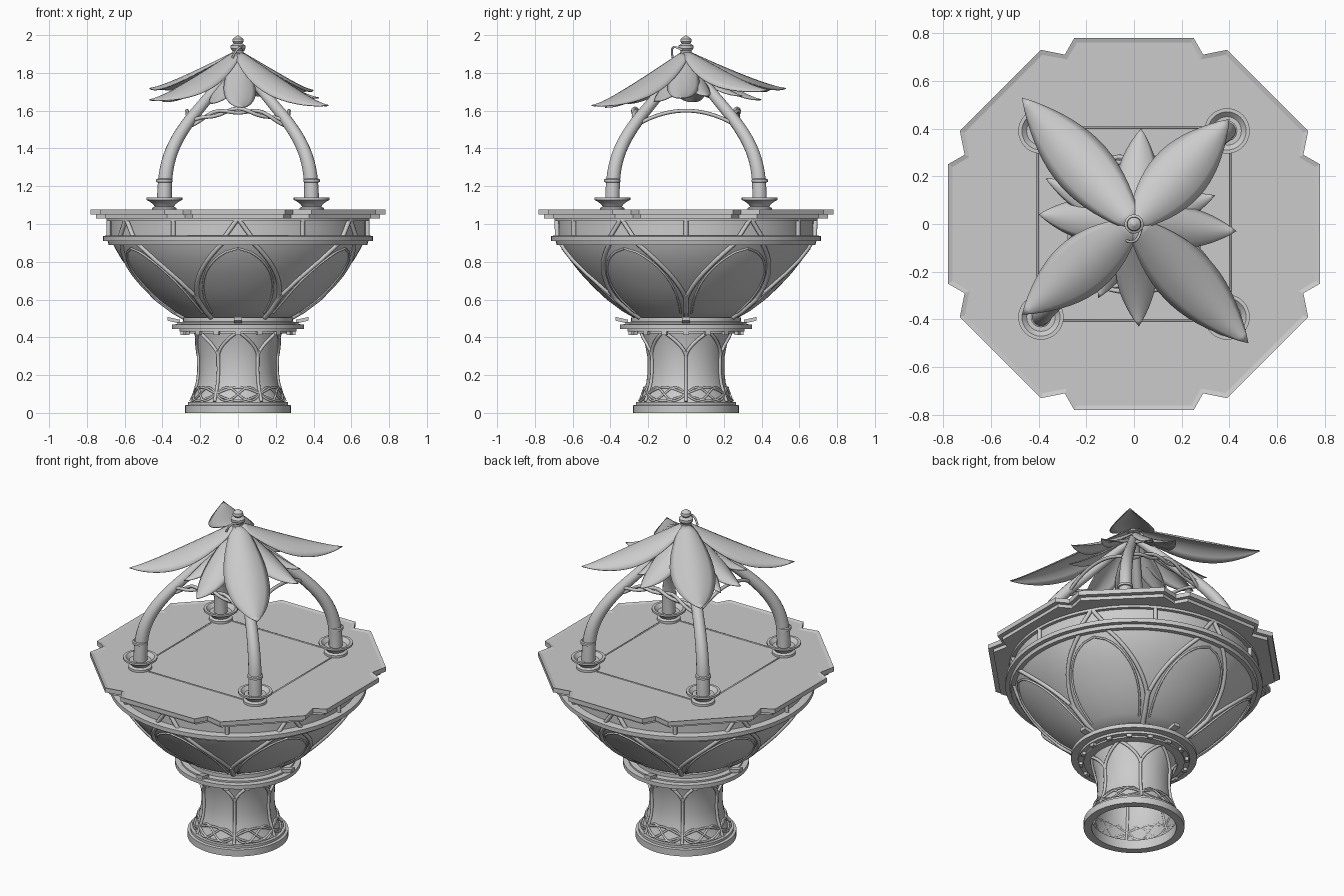
import bpy, bmesh, math
from math import sin, cos, pi, radians, hypot, atan2
from mathutils import Vector

if "Cube" in bpy.data.objects:
    bpy.data.objects.remove(bpy.data.objects["Cube"])

stone = bpy.data.materials.new("pale grey stone")
stone.use_nodes = True
GREY = (0.6, 0.6, 0.6, 1)
stone.diffuse_color = GREY
stone.node_tree.nodes["Principled BSDF"].inputs["Base Color"].default_value = GREY


def finish(name, bm, smooth=35):
    bmesh.ops.recalc_face_normals(bm, faces=bm.faces)
    mesh = bpy.data.meshes.new(name)
    bm.to_mesh(mesh)
    bm.free()
    ob = bpy.data.objects.new(name, mesh)
    bpy.context.collection.objects.link(ob)
    mesh.materials.append(stone)
    if smooth:
        bpy.ops.object.select_all(action='DESELECT')
        ob.select_set(True)
        bpy.context.view_layer.objects.active = ob
        bpy.ops.object.shade_smooth_by_angle(angle=radians(smooth))
    return ob


def lathe(name, profile, at=(0, 0), steps=64):
    """Spin a list of (radius, height) points round a vertical axis."""
    bm = bmesh.new()
    vs = [bm.verts.new((r, 0, z)) for r, z in profile]
    edges = [bm.edges.new(p) for p in zip(vs, vs[1:])]
    bmesh.ops.spin(bm, geom=vs + edges, axis=(0, 0, 1), cent=(0, 0, 0),
                   angle=2 * pi, steps=steps, use_merge=True)
    bmesh.ops.remove_doubles(bm, verts=bm.verts, dist=1e-5)
    bmesh.ops.translate(bm, verts=bm.verts, vec=(*at, 0))
    return finish(name, bm)


def tube(name, paths, radius, sides=2, smooth_path=False, cyclic=False, taper=1):
    """Sweep a round section along one or more paths."""
    cu = bpy.data.curves.new(name, 'CURVE')
    cu.dimensions = '3D'
    cu.bevel_depth, cu.bevel_resolution = radius, sides
    cu.use_fill_caps = True
    for pts in paths:
        sp = cu.splines.new('NURBS' if smooth_path else 'POLY')
        sp.points.add(len(pts) - 1)
        for i, (p, q) in enumerate(zip(sp.points, pts)):
            p.co = (*q, 1)
            p.radius = 1 + (taper - 1) * i / (len(pts) - 1)
        sp.use_cyclic_u = cyclic
        sp.use_smooth = True
        if smooth_path:
            sp.order_u, sp.use_endpoint_u, sp.resolution_u = 3, True, 6
    cu.materials.append(stone)
    ob = bpy.data.objects.new(name, cu)
    bpy.context.collection.objects.link(ob)
    return ob


def radius_at(profile, z):
    for (r0, z0), (r1, z1) in zip(profile, profile[1:]):
        if z0 <= z <= z1:
            return r0 + (r1 - r0) * (z - z0) / (z1 - z0)
    return profile[-1][0]


def wrap(profile, fn, n=18):
    """Trace fn(t) -> (degrees, height) over the surface of a profile."""
    out = []
    for i in range(n + 1):
        a, z = fn(i / n)
        r = radius_at(profile, z) + 0.004
        out.append((r * cos(radians(a)), r * sin(radians(a)), z))
    return out


# Pedestal: hollow foot, waisted column, collar
lathe("foot_ring", [(0.235, 0), (0.28, 0), (0.28, 0.04), (0.265, 0.043),
                    (0.265, 0.058), (0.235, 0.058), (0.235, 0)])
column = [(0.25, 0.05), (0.228, 0.1), (0.21, 0.16), (0.203, 0.22),
          (0.205, 0.3), (0.218, 0.37), (0.235, 0.43)]
lathe("column", column)
lathe("collar", [(0.22, 0.42), (0.28, 0.42), (0.28, 0.43), (0.31, 0.43), (0.31, 0.444),
                 (0.35, 0.444), (0.35, 0.468), (0.32, 0.47), (0.32, 0.48),
                 (0.29, 0.483), (0.29, 0.505), (0, 0.505)])

# Bowl, its rings and the band below the table top
bowl = [(0.27, 0.5), (0.34, 0.54), (0.42, 0.6), (0.49, 0.665),
        (0.56, 0.74), (0.615, 0.81), (0.65, 0.87), (0.668, 0.91)]
lathe("bowl", [(0, 0.5)] + bowl)
lathe("bowl_ring", [(0.66, 0.89), (0.685, 0.89), (0.69, 0.91), (0.715, 0.91),
                    (0.715, 0.935), (0.695, 0.94), (0.66, 0.94)])
lathe("upper_band", [(0.675, 0.93), (0.675, 1.03)])
lathe("band_cap", [(0.67, 1.015), (0.695, 1.015), (0.695, 1.035)])

# Tracery: six stems that fork into crossing arms, with arched panels between
sectors = range(0, 360, 60)
stems, arms, panels, struts, legs, braid = [], [], [], [], [], []
for a in sectors:
    stems.append(wrap(bowl, lambda t: (a, 0.5 + 0.13 * t)))
    legs.append(wrap(column, lambda t: (a, 0.06 + 0.27 * t)))
    for s in (-1, 1):
        arms.append(wrap(bowl, lambda t: (a + s * 24 * t ** 1.2, 0.6 + 0.31 * t)))
        legs.append(wrap(column, lambda t: (a + s * 30 * t ** 1.6, 0.3 + 0.13 * t)))
        panels.append(wrap(bowl, lambda t: (a + 30 + s * 25 * cos(t * pi / 2) ** 0.6,
                                            0.53 + 0.34 * t)))
        for e in (0, 24):
            r = 0.685
            b, c = radians(a + s * e), radians(a + s * (e + e / 4))
            struts.append([(r * cos(b), r * sin(b), 0.93), (r * cos(c), r * sin(c), 1.03)])
for phase in (0, pi):
    for f in (6, 3):
        braid.append(wrap(column, lambda t: (360 * t, 0.1 + 0.035 * sin(f * 2 * pi * t + phase)),
                          96)[:-1])
tube("bowl_stems", stems, 0.014)
tube("bowl_arms", arms, 0.012)
tube("bowl_panel_arches", panels, 0.006, 1)
tube("band_struts", struts, 0.012)
tube("column_tracery", legs, 0.009)
tube("column_braid", braid, 0.006, 1, cyclic=True)


# Small blocks and upturned leaf tips on the collar
def blocks(name, count, r, z, size, tip=0):
    bm = bmesh.new()
    for i in range(count):
        a = 2 * pi * i / count
        vs = bmesh.ops.create_cube(bm, size=1)['verts']
        for v in vs:
            x, y, h = v.co.x * size[0] + r, v.co.y * size[1], v.co.z * size[2] + z
            if v.co.x > 0:
                h += tip
            v.co = (x * cos(a) - y * sin(a), x * sin(a) + y * cos(a), h)
    finish(name, bm, 0)


blocks("collar_dentils", 16, 0.295, 0.422, (0.02, 0.03, 0.02))
blocks("collar_leaf_tips", 4, 0.34, 0.483, (0.065, 0.04, 0.02), 0.015)

# Table top: octagon with notched corners
corner = [(0.78, 0.25), (0.71, 0.29), (0.73, 0.39), (0.39, 0.73), (0.29, 0.71), (0.25, 0.78)]
outline = []
for k in range(4):
    c, s = cos(k * pi / 2), sin(k * pi / 2)
    outline += [(x * c - y * s, x * s + y * c) for x, y in corner]


def slab(name, scale, z0, z1, recess=0):
    bm = bmesh.new()
    face = bm.faces.new([bm.verts.new((x * scale, y * scale, z0)) for x, y in outline])
    new = bmesh.ops.extrude_face_region(bm, geom=[face], use_keep_orig=True)['geom']
    bmesh.ops.translate(bm, vec=(0, 0, z1 - z0),
                        verts=[g for g in new if isinstance(g, bmesh.types.BMVert)])
    bmesh.ops.recalc_face_normals(bm, faces=bm.faces)
    if recess:
        top = [f for f in bm.faces if f.normal.z > 0.9]
        bmesh.ops.inset_region(bm, faces=top, thickness=0.022, depth=-recess)
    finish(name, bm, 0)


slab("table_underlay", 0.965, 1.03, 1.052)
slab("table_top", 1, 1.05, 1.077, 0.006)
q = 0.405
tube("square_inlay", [[(-q, -q, 1.07), (q, -q, 1.07), (q, q, 1.07), (-q, q, 1.07)]],
     0.006, 1, cyclic=True)

# Four posts in cups, leaning in to the crown
post = [(0.39, 1.08), (0.39, 1.2), (0.375, 1.32), (0.335, 1.43), (0.265, 1.54),
        (0.19, 1.63), (0.1, 1.74), (0.02, 1.84)]
for sx, sy, where in ((1, 1, "back_left"), (-1, 1, "back_right"),
                      (1, -1, "front_left"), (-1, -1, "front_right")):
    at = (0.39 * sx, 0.39 * sy)
    lathe(where + "_cup", [(0.065, 1.07), (0.065, 1.085), (0.05, 1.092), (0.06, 1.105),
                           (0.08, 1.12), (0.095, 1.128), (0.095, 1.14), (0.08, 1.14),
                           (0.06, 1.12), (0, 1.12)], at, 32)
    lathe(where + "_post_ring", [(0.036, 1.22), (0.043, 1.222), (0.043, 1.236),
                                 (0.036, 1.24)], at, 24)
    tube(where + "_post", [[(d * sx, d * sy, z) for d, z in post]], 0.04, 5, True, taper=0.65)

# Vines arching between the posts, front and back ones twisted
for k, where in enumerate(("left", "back", "right", "front")):
    paths = []
    for strand in range(1 + k % 2):
        pts = []
        for i in range(17):
            u = i / 8 - 1
            tw = 0.012 * sin(7 * u + pi * strand) * (k % 2)
            x, y = 0.27 - 0.01 * u * u + tw, 0.26 * u
            z = 1.6 - 0.075 * u * u + 0.012 * cos(7 * u + pi * strand) * (k % 2)
            c, s = cos(k * pi / 2), sin(k * pi / 2)
            pts.append((x * c - y * s, x * s + y * c, z))
        paths.append(pts)
    tube(where + "_vine", paths, 0.01)


# Canopy of drooping petals
def petal(name, tip, width, top):
    tx, ty, tz = tip
    length, ang = hypot(tx, ty), atan2(ty, tx)
    bm = bmesh.new()
    bmesh.ops.create_grid(bm, x_segments=16, y_segments=8, size=1)
    for v in bm.verts:
        t, s = (v.co.x + 1) / 2, v.co.y
        half = width / 2 * max(sin(pi * (0.1 + 0.9 * t)), 0) ** 0.9
        r, w = 0.015 + (length - 0.015) * t, half * s
        z = top + (tz - top) * (1 - (1 - t) ** 1.3) - 0.45 * half * s * s
        v.co = (r * cos(ang) - w * sin(ang), r * sin(ang) + w * cos(ang), z)
    bmesh.ops.remove_doubles(bm, verts=bm.verts, dist=1e-4)
    ob = finish(name, bm, 60)
    ob.modifiers.new("thickness", 'SOLIDIFY').thickness = 0.005


large = [(-0.47, 0.53, 1.72), (0.4, 0.44, 1.71), (0.48, -0.5, 1.63), (-0.47, -0.38, 1.66)]
small = [(-0.4, 0.04, 1.65), (0.43, -0.03, 1.67), (0.03, 0.4, 1.66), (0.02, -0.43, 1.62)]
under = [(-0.37, 0.19, 1.66), (0.34, 0.12, 1.68), (0.33, -0.17, 1.65),
         (-0.15, -0.31, 1.64), (-0.33, -0.12, 1.67), (0.12, 0.3, 1.68)]
for label, tips, width, top in (("large_petal", large, 0.25, 1.915),
                                ("small_petal", small, 0.17, 1.89),
                                ("under_petal", under, 0.12, 1.86)):
    for i, tip in enumerate(tips):
        petal(f"{label}_{i + 1}", tip, width, top)

# Finial and a small tendril
lathe("finial", [(0, 1.88), (0.035, 1.89), (0.028, 1.915), (0.04, 1.93), (0.04, 1.945),
                 (0.022, 1.955), (0.03, 1.965), (0.028, 1.98), (0.012, 1.992), (0, 2)], steps=24)
tube("tendril", [[(0.03, -0.02, 1.92), (0.02, -0.06, 1.945), (-0.01, -0.08, 1.92),
                  (-0.03, -0.07, 1.88)]], 0.006, 1, True)
